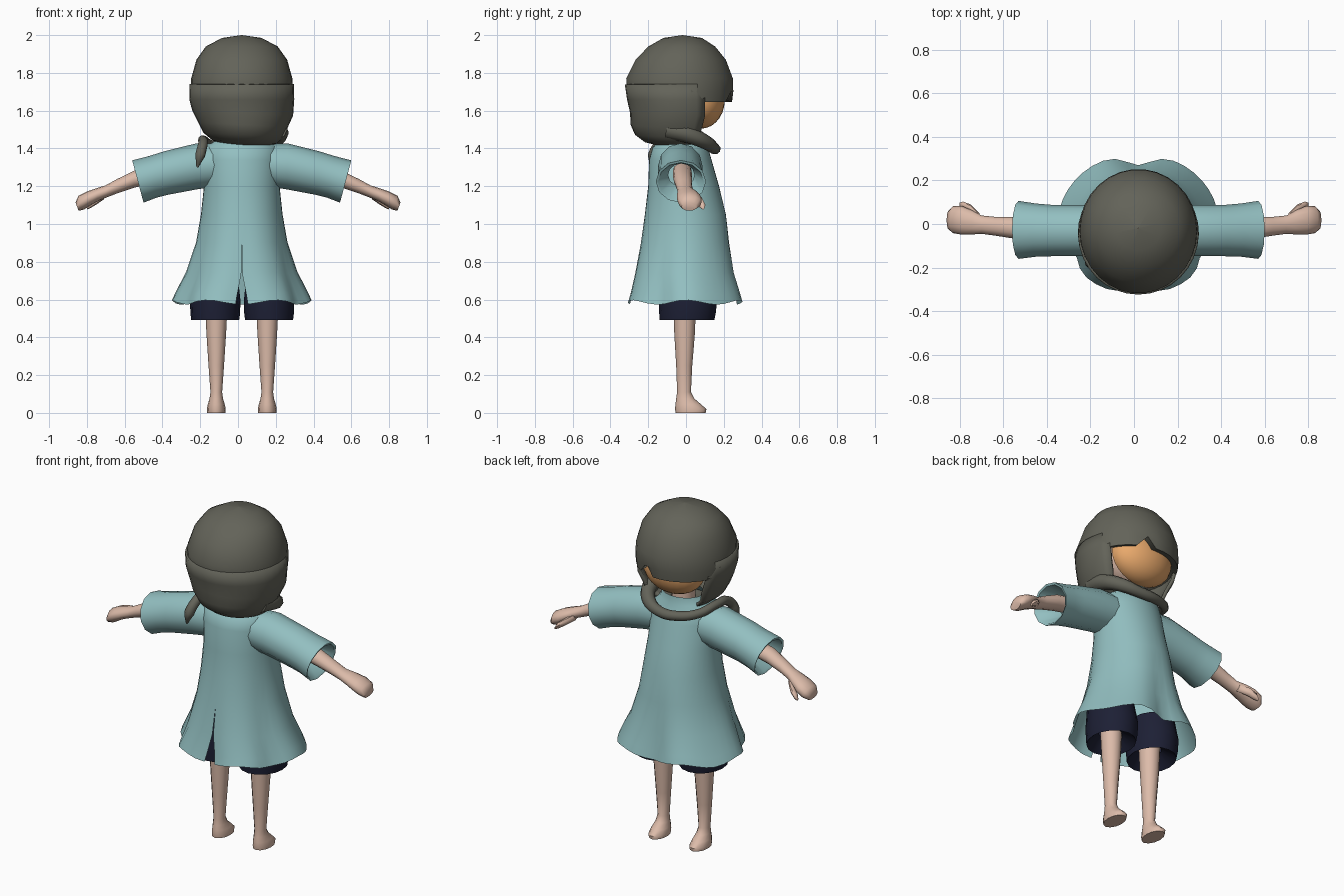
import bpy, bmesh
from math import sin, cos, radians, exp
from mathutils import Vector

if "Cube" in bpy.data.objects:
    bpy.data.objects.remove(bpy.data.objects["Cube"])

CX = 0.02  # body centre line


def material(name, rgb):
    m = bpy.data.materials.new(name)
    m.diffuse_color = (*rgb, 1)
    m.use_nodes = True
    m.node_tree.nodes["Principled BSDF"].inputs["Base Color"].default_value = m.diffuse_color
    return m


TEAL = material("teal_cloth", (0.29, 0.52, 0.53))
NAVY = material("navy_cloth", (0.012, 0.014, 0.035))
SKIN = material("skin", (0.72, 0.50, 0.40))
FACE = material("face_orange", (0.82, 0.40, 0.15))
HAIR = material("hair", (0.125, 0.125, 0.10))


def finish(ob, mat, angle=50):
    ob.data.materials.append(mat)
    bpy.ops.object.select_all(action='DESELECT')
    ob.select_set(True)
    bpy.context.view_layer.objects.active = ob
    bpy.ops.object.shade_smooth_by_angle(angle=radians(angle))
    return ob


def loft(name, rings, mat, cap_start=False, cap_end=False, closed=True, angle=50):
    """Skin a list of equal-length point rings."""
    bm = bmesh.new()
    vs = [[bm.verts.new(p) for p in r] for r in rings]
    n = len(vs[0])
    for a, b in zip(vs, vs[1:]):
        for i in range(n if closed else n - 1):
            j = (i + 1) % n
            bm.faces.new((a[i], a[j], b[j], b[i]))
    if cap_start:
        bm.faces.new(vs[0][::-1])
    if cap_end:
        bm.faces.new(vs[-1])
    bmesh.ops.remove_doubles(bm, verts=bm.verts, dist=0.0005)
    bmesh.ops.recalc_face_normals(bm, faces=bm.faces)
    me = bpy.data.meshes.new(name)
    bm.to_mesh(me)
    bm.free()
    ob = bpy.data.objects.new(name, me)
    bpy.context.collection.objects.link(ob)
    return finish(ob, mat, angle)


def flat_ring(cx, z, hx, y0, y1, n=12):
    """Horizontal ellipse between y0 and y1."""
    return [(cx + hx * cos(6.28319 * i / n), (y0 + y1) / 2 + (y1 - y0) / 2 * sin(6.28319 * i / n), z)
            for i in range(n)]


def side_ring(s, c, x, z, hz, yc, hy, tilt=0, n=12):
    """Ellipse across an arm; tilt leans its top outward."""
    return [(c + s * (x + tilt * sin(6.28319 * i / n)), yc + hy * cos(6.28319 * i / n),
             z + hz * sin(6.28319 * i / n)) for i in range(n)]


def ellipsoid(name, c, r, mat, min_y=None):
    bm = bmesh.new()
    bmesh.ops.create_uvsphere(bm, u_segments=24, v_segments=14, radius=1)
    for v in bm.verts:
        v.co = Vector((c[k] + v.co[k] * r[k] for k in range(3)))
    if min_y is not None:
        bmesh.ops.bisect_plane(bm, geom=bm.verts[:] + bm.edges[:] + bm.faces[:],
                               plane_co=(0, min_y, 0), plane_no=(0, -1, 0), clear_outer=True)
    me = bpy.data.meshes.new(name)
    bm.to_mesh(me)
    bm.free()
    ob = bpy.data.objects.new(name, me)
    bpy.context.collection.objects.link(ob)
    return finish(ob, mat)


# Tunic: flared body with a back slit, a front pleat and side dents at the hem
rows = [  # z, half width, back y, front y, flare amount, slit half angle
    (0.585, .37, -.325, .325, 1, 5.5), (0.63, .35, -.31, .31, .9, 4.5), (0.74, .295, -.28, .27, .5, .6),
    (0.90, .242, -.245, .238, .25, 0), (1.05, .216, -.22, .215, .1, 0), (1.20, .20, -.20, .175, 0, 0),
    (1.34, .20, -.195, .135, 0, 0), (1.41, .19, -.175, .115, 0, 0), (1.44, .14, -.13, .10, 0, 0),
    (1.485, .12, -.10, .095, 0, 0)]
rings = []
for z, hx, y0, y1, f, gap in rows:
    ring = []
    for i in range(41):
        d = -90 + gap + (360 - 2 * gap) * i / 40
        m = 90 - abs(90 - d)            # mirrored angle: -90 back, 90 front
        k = 1 - f * (.17 * exp(-((m - 90) / 14) ** 2) + .11 * exp(-((m + 28) / 13) ** 2)
                     + .10 * exp(-((m + 90) / 12) ** 2))
        a = radians(d)
        ring.append((CX + k * hx * cos(a), (y0 + y1) / 2 + k * (y1 - y0) / 2 * sin(a),
                     z + .012 * f * cos(radians(6 * m))))
    rings.append(ring)
loft("tunic", rings, TEAL, closed=False)

for s, side in ((-1, "left"), (1, "right")):
    # Wide open sleeves with a turned-in cuff
    loft(side + "_sleeve", [side_ring(s, CX, *p) for p in (
        (.10, 1.315, .11, -.03, .11), (.24, 1.305, .122, -.03, .118), (.40, 1.27, .115, -.03, .118, .01),
        (.47, 1.25, .11, -.028, .122, .02), (.55, 1.225, .112, -.027, .133, .03),
        (.545, 1.225, .10, -.027, .12, .03), (.42, 1.26, .06, -.025, .07, .01))], TEAL)
    # Forearm, mitten hand and thumb
    loft(side + "_arm", [side_ring(s, 0, *p) for p in (
        (.36, 1.28, .045, -.02, .05), (.55, 1.237, .045, -.017, .05), (.64, 1.20, .038, -.01, .043),
        (.70, 1.172, .033, -.003, .042), (.745, 1.155, .036, .008, .056), (.79, 1.135, .037, .017, .066, .01),
        (.83, 1.113, .036, .02, .062, .015), (.852, 1.092, .022, .018, .042, .008))], SKIN, True, True)
    loft(side + "_thumb", [side_ring(s, 0, *p, n=8) for p in (
        (.71, 1.15, .02, .03, .02), (.75, 1.125, .022, .068, .022), (.785, 1.10, .018, .085, .018),
        (.80, 1.085, .008, .09, .008))], SKIN, True, True)
    # Leg and bare foot
    loft(side + "_leg", [flat_ring(CX + s * .135, *p) for p in (
        (0, .048, -.055, .104), (.02, .05, -.058, .108), (.045, .045, -.056, .08), (.075, .036, -.052, .045),
        (.11, .031, -.047, .026), (.25, .041, -.052, .033), (.42, .052, -.062, .047),
        (.62, .062, -.07, .055))], SKIN, True, True)
    # Puffy shorts leg, tucked in underneath
    loft(side + "_shorts", [flat_ring(CX + .002 + s * .1425, *p, n=16) for p in (
        (.56, .06, -.068, .053), (.51, .11, -.12, .135), (.493, .127, -.14, .15), (.53, .132, -.142, .158),
        (.60, .133, -.145, .165), (.72, .12, -.14, .14))], NAVY, False, True)

# Neck, head and face
loft("neck", [flat_ring(CX, z, .065, -.07, .06) for z in (1.38, 1.58)], SKIN)
ellipsoid("head", (CX, -.01, 1.67), (.175, .16, .15), SKIN)
ellipsoid("face", (CX, .08, 1.655), (.19, .125, .15), FACE, min_y=.06)

# Hair cap: rounded dome ending in a fringe with a parting notch
cap = [(2.0, .001, -.02, -.018), (1.985, .105, -.12, .085), (1.94, .19, -.20, .155), (1.87, .24, -.268, .212),
       (1.77, .268, -.318, .25), (1.70, .272, -.312, .252), (1.645, .266, -.295, .245), (1.66, .23, -.25, .195)]
rings = []
for k, (z, hx, y0, y1) in enumerate(cap):
    ring = flat_ring(CX, z, hx, y0, y1, 30)
    if k >= 6:  # raise the parting
        ring = [(x, y, zz + (.07 if i == 6 else 0)) for i, (x, y, zz) in enumerate(ring)]
    rings.append(ring)
loft("hair_cap", rings, HAIR)

# Lower hair: wraps the back and sides, open at the face
rings = []
for z, cx, hx, y0, y1, gap in (
        (1.74, .02, .266, -.314, .22, 58), (1.66, .02, .268, -.302, .22, 58), (1.59, .025, .257, -.286, .21, 57),
        (1.53, .027, .228, -.284, .19, 57), (1.48, .03, .205, -.262, .18, 60), (1.445, .035, .165, -.215, .14, 62),
        (1.425, .04, .11, -.14, .10, 65), (1.44, .04, .06, -.08, .06, 65)):
    ring = []
    for i in range(23):
        a = radians(90 + gap + (360 - 2 * gap) * i / 22)
        x = cx + hx * cos(a)
        ring.append((x, (y0 + y1) / 2 + (y1 - y0) / 2 * sin(a), z - (.05 * x if z < 1.6 else 0)))
    rings.append(ring)
low = loft("hair_lower", rings, HAIR, closed=False)
sol = low.modifiers.new("thickness", 'SOLIDIFY')
sol.thickness = .02
sol.offset = 0

# Long lock sweeping from the right side across the chest, over the left shoulder
cu = bpy.data.curves.new("hair_lock", 'CURVE')
cu.dimensions = '3D'
cu.bevel_depth = 1
cu.bevel_resolution = 2
cu.resolution_u = 5
cu.use_fill_caps = True
path = [(.21, -.10, 1.50, .05), (.22, .01, 1.475, .046), (.18, .10, 1.435, .038), (.08, .148, 1.402, .031),
        (-.05, .142, 1.402, .027), (-.145, .08, 1.42, .025), (-.185, -.02, 1.445, .024),
        (-.185, -.13, 1.425, .027), (-.20, -.175, 1.365, .028), (-.215, -.175, 1.30, .006)]
sp = cu.splines.new('BEZIER')
sp.bezier_points.add(len(path) - 1)
for b, (x, y, z, r) in zip(sp.bezier_points, path):
    b.co = (x, y, z)
    b.radius = r
    b.handle_left_type = b.handle_right_type = 'AUTO'
cu.materials.append(HAIR)
bpy.context.collection.objects.link(bpy.data.objects.new("hair_lock", cu))
